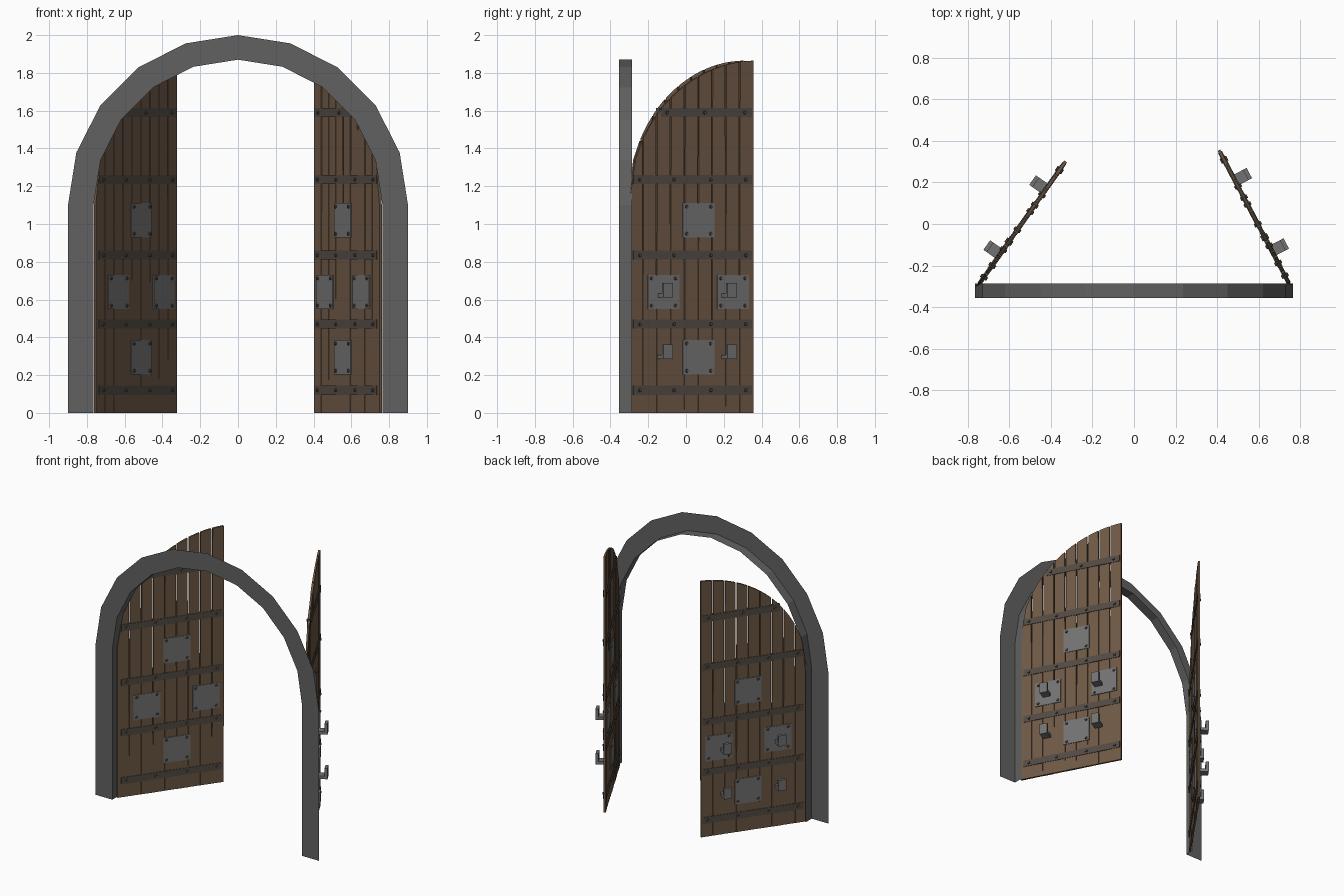
import bpy, bmesh, math, random
from mathutils import Vector, Matrix

if "Cube" in bpy.data.objects:
    bpy.data.objects.remove(bpy.data.objects["Cube"])

random.seed(4)


def material(name, rgb):
    m = bpy.data.materials.new(name)
    m.diffuse_color = (*rgb, 1)
    m.use_nodes = True
    m.node_tree.nodes["Principled BSDF"].inputs["Base Color"].default_value = m.diffuse_color
    return m


stone = material("stone", (0.12, 0.12, 0.12))
wood = material("wood", (0.155, 0.098, 0.06))
dark_iron = material("dark_iron", (0.085, 0.07, 0.058))
iron = material("iron", (0.17, 0.17, 0.17))


def finish(bm, name, mat, matrix=None, recalc=True):
    if matrix:
        bm.transform(matrix)
    if recalc:
        bmesh.ops.recalc_face_normals(bm, faces=bm.faces)
    me = bpy.data.meshes.new(name)
    bm.to_mesh(me)
    bm.free()
    me.materials.append(mat)
    ob = bpy.data.objects.new(name, me)
    bpy.context.collection.objects.link(ob)


def box(bm, u0, u1, v0, v1, z0, z1):
    m = Matrix.Translation(((u0 + u1) / 2, (v0 + v1) / 2, (z0 + z1) / 2))
    m = m @ Matrix.Diagonal((u1 - u0, v1 - v0, z1 - z0, 1))
    bmesh.ops.create_cube(bm, size=1, matrix=m)


def prism(bm, points, offset):
    # closed solid from a flat outline pushed along an offset
    a = [bm.verts.new(p) for p in points]
    b = [bm.verts.new(Vector(p) + Vector(offset)) for p in points]
    bm.faces.new(a[::-1])
    bm.faces.new(b)
    for i in range(len(a)):
        j = (i + 1) % len(a)
        bm.faces.new((a[i], a[j], b[j], b[i]))


def rivet(bm, u, z, depth):
    # tapered stud on both faces
    for s in (-1, 1):
        m = Matrix.Translation((u, s * depth / 2, z)) @ Matrix.Rotation(-s * math.pi / 2, 4, 'X')
        bmesh.ops.create_cone(bm, cap_ends=True, segments=8, radius1=0.013,
                              radius2=0.008, depth=depth, matrix=m)


# stone arch: front face and inner reveal only, open behind
def arch_line(r, rz):
    pts = [(-r, 0)]
    for i in range(11):
        a = math.pi * (1 - i / 10)
        pts.append((r * math.cos(a), 1.1 + rz * math.sin(a)))
    return pts + [(r, 0)]


bm = bmesh.new()
rows = [[bm.verts.new((x, y, z)) for x, z in arch_line(r, rz)]
        for r, rz, y in ((0.9, 0.9, -0.355), (0.765, 0.77, -0.355), (0.765, 0.77, -0.285))]
for a, b in zip(rows, rows[1:]):
    for i in range(len(a) - 1):
        bm.faces.new((a[i], a[i + 1], b[i + 1], b[i]))
bm.normal_update()
bm.faces.ensure_lookup_table()
if bm.faces[0].normal.y > 0:
    bmesh.ops.reverse_faces(bm, faces=bm.faces)
finish(bm, "stone_arch", stone, recalc=False)

# door built in local space: u from hinge, v outward to the back, z up
WIDTH, PLANKS = 0.745, 9


def door_top(u):
    return 1.1 + math.sqrt(max(0, 0.765 ** 2 - (0.765 - u) ** 2))


def build_door(side, hinge, tip):
    d = (Vector(tip) - Vector(hinge)).normalized()
    n = Vector((side * abs(d.y), abs(d.x)))
    mat = Matrix(((d.x, n.x, 0, hinge[0]), (d.y, n.y, 0, hinge[1]), (0, 0, 1, 0), (0, 0, 0, 1)))

    # planks with tapering gaps, cut to the arch
    bm = bmesh.new()
    step = WIDTH / PLANKS
    for i in range(PLANKS):
        a, b = i * step, (i + 1) * step
        la = 0 if i == 0 else random.uniform(0.003, 0.006)
        lb = 0 if i == PLANKS - 1 else random.uniform(0.003, 0.006)
        ua, ub = a + la, b - lb
        um = (ua + ub) / 2
        prof = [(a + 0.0005, 0), (b - 0.0005, 0), (b - lb * 0.4, 0.5), (ub, door_top(ub)),
                (um, door_top(um)), (ua, door_top(ua)), (a + la * 0.4, 0.5)]
        t = random.uniform(0.006, 0.008)
        prism(bm, [(u, -t, z) for u, z in prof], (0, 2 * t, 0))
    finish(bm, "door_planks", wood, mat)

    # iron bands across both faces, with studs
    bands, studs = bmesh.new(), bmesh.new()
    for z in (0.12, 0.47, 0.835, 1.235, 1.59):
        u0 = 0.19 if z > 1.5 else 0.025
        box(bands, u0, 0.735, -0.0105, 0.0105, z - 0.024, z + 0.024)
        for u in ((0.226, 0.45, 0.69) if z > 1.5 else (0.064, 0.268, 0.488, 0.697)):
            rivet(studs, u, z, 0.018)
    finish(bands, "door_bands", dark_iron, mat)

    # square plates with corner studs
    plates = bmesh.new()
    for u, z in ((0.415, 1.02), (0.205, 0.64), (0.62, 0.64), (0.415, 0.295)):
        box(plates, u - 0.094, u + 0.094, -0.0115, 0.0115, z - 0.091, z + 0.091)
        for du in (-0.072, 0.072):
            for dz in (-0.072, 0.072):
                rivet(studs, u + du, z + dz, 0.018)
    finish(plates, "door_plates", iron, mat)
    finish(studs, "door_studs", dark_iron, mat)

    # L-shaped bar hooks on the back
    hooks = bmesh.new()
    for u in (0.198, 0.58):
        for z in (0.61, 0.285):
            prof = [(0.005, 0), (0.078, 0), (0.078, 0.078), (0.058, 0.078), (0.058, 0.022), (0.005, 0.022)]
            prism(hooks, [(u - 0.028, v, z + h) for v, h in prof], (0.056, 0, 0))
    finish(hooks, "bar_hooks", iron, mat)


build_door(-1, (-0.758, -0.308), (-0.328, 0.302))
build_door(1, (0.755, -0.305), (0.41, 0.352))
